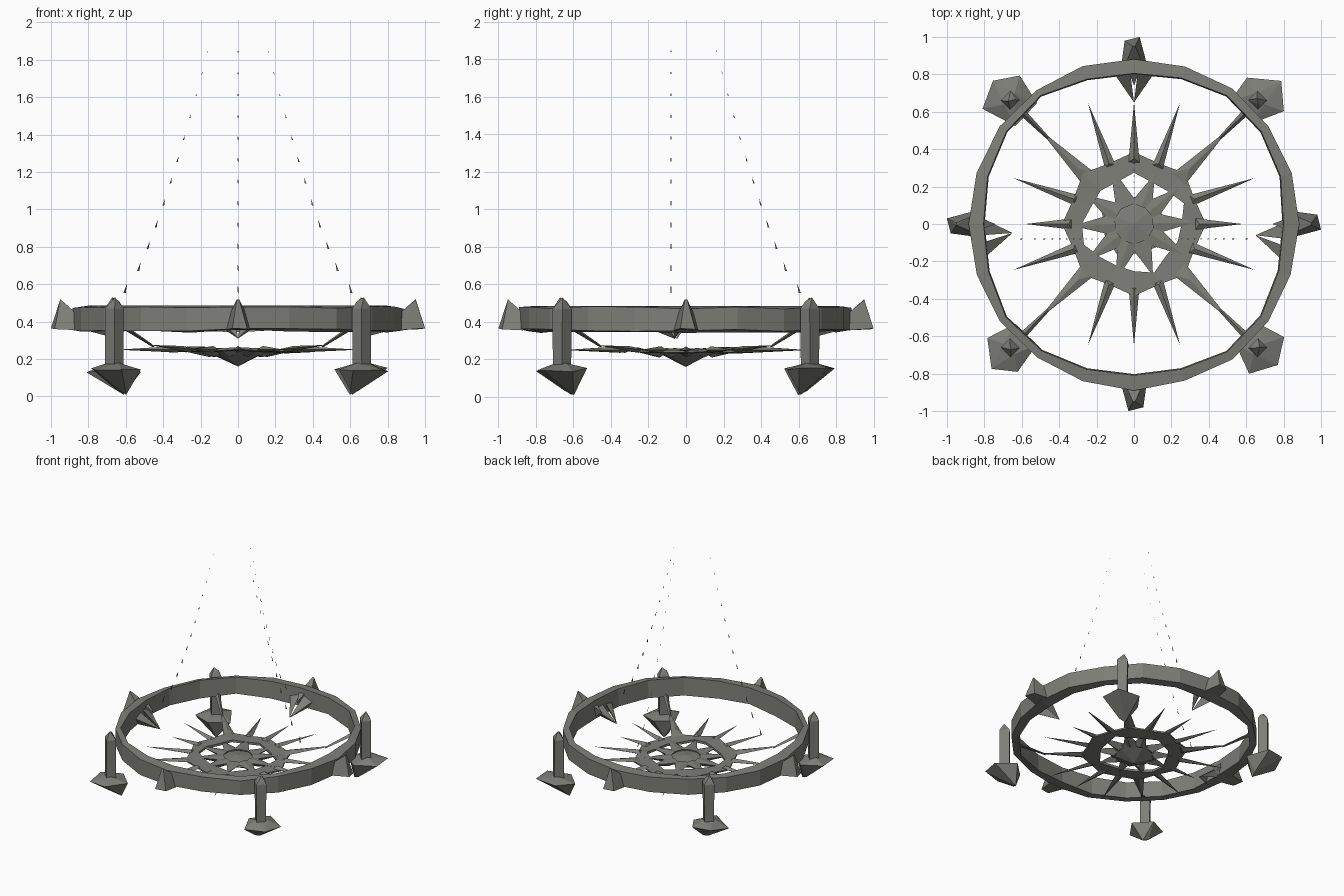
import bpy, bmesh, random
from math import sin, cos, pi

cube = bpy.data.objects.get("Cube")
if cube:
    bpy.data.objects.remove(cube)
random.seed(4)

iron = bpy.data.materials.new("grey iron")
iron.use_nodes = True
iron.diffuse_color = (0.21, 0.21, 0.19, 1)
iron.node_tree.nodes["Principled BSDF"].inputs["Base Color"].default_value = iron.diffuse_color


def finish(name, bm):
    bmesh.ops.recalc_face_normals(bm, faces=bm.faces)
    mesh = bpy.data.meshes.new(name)
    bm.to_mesh(mesh)
    bm.free()
    mesh.materials.append(iron)
    obj = bpy.data.objects.new(name, mesh)
    bpy.context.collection.objects.link(obj)
    return obj


def place(angle, radial, side, z):
    """Point from an angle, a distance outward, a sideways offset and a height."""
    c, s = cos(angle), sin(angle)
    return (radial * c - side * s, radial * s + side * c, z)


def hull(name, angle, points):
    bm = bmesh.new()
    for p in points:
        bm.verts.new(place(angle, *p))
    bmesh.ops.convex_hull(bm, input=bm.verts)
    loose = [v for v in bm.verts if not v.link_faces]
    bmesh.ops.delete(bm, geom=loose, context="VERTS")
    return finish(name, bm)


def band(name, count, section):
    """Closed ring whose cross-section (radius, height) depends on the step."""
    bm = bmesh.new()
    loops = []
    for i in range(count):
        a = 2 * pi * i / count
        loops.append([bm.verts.new(place(a, r, 0, z)) for r, z in section(i, a)])
    for i, loop in enumerate(loops):
        following = loops[(i + 1) % count]
        size = len(loop)
        for j in range(size):
            k = (j + 1) % size
            bm.faces.new((loop[j], loop[k], following[k], following[j]))
    return finish(name, bm)


def jitter(amount):
    return random.uniform(-amount, amount)


# Large hammered rim, thicker at the four compass points
def rim_section(i, a):
    outer = 0.888 + jitter(0.008)
    inner = 0.82 - 0.022 * cos(4 * a) + jitter(0.006)
    return [(outer, 0.355 + jitter(0.008)), (outer, 0.475 + jitter(0.008)),
            (inner + 0.006, 0.485), (inner, 0.35 + jitter(0.01))]


band("rim", 20, rim_section)


# Flat pierced ring of the central rosette
def rosette_section(i, a):
    outer = 0.385 if i % 2 == 0 else 0.35
    inner = 0.265 + jitter(0.025)
    z = 0.25 + jitter(0.01)
    return [(outer, z - 0.006), (outer, z + 0.006), (inner, z + 0.006), (inner, z - 0.012)]


band("rosette_ring", 16, rosette_section)

# Central boss with a shallow point underneath
boss = [(0, 0, 0.16), (0, 0, 0.262)]
for i in range(9):
    a = 2 * pi * i / 9
    reach = 0.165 + jitter(0.02)
    boss.append((reach * cos(a), reach * sin(a), 0.24))
hull("boss", 0, boss)

# Star points joining the boss to the rosette ring
for i in range(10):
    hull("star_point", 2 * pi * i / 10 + jitter(0.1),
         [(0.1, 0.06, 0.25), (0.1, -0.06, 0.25), (0.1, 0, 0.26),
          (0.15, 0, 0.21), (0.31 + jitter(0.03), 0, 0.25)])

# Slim rays, with the four diagonal ones continuing as arms to the rim
for i in range(16):
    angle = 2 * pi * i / 16
    if i % 4 == 2:
        hull("arm_root", angle,
             [(0.34, 0.045, 0.25), (0.34, -0.045, 0.25), (0.36, 0, 0.235),
              (0.66, 0.007, 0.275), (0.66, -0.007, 0.275), (0.42, 0, 0.27)])
        hull("arm_rise", angle,
             [(0.64, 0.008, 0.265), (0.64, -0.008, 0.265), (0.66, 0, 0.285),
              (0.83, 0.018, 0.35), (0.83, -0.018, 0.35), (0.83, 0, 0.37)])
    else:
        tip = 0.58 if i % 8 == 0 else 0.65 if i % 4 == 0 else 0.69
        sway = 0.02 if i % 4 == 1 else -0.02 if i % 4 == 3 else 0
        hull("ray", angle,
             [(0.33, 0.03, 0.25), (0.33, -0.03, 0.25), (0.35, 0, 0.235),
              (0.35, 0, 0.27), (tip, -sway, 0.25)])

# Pointed studs on the outside of the rim
for i in range(4):
    hull("rim_stud", i * pi / 2,
         [(0.87, 0.065, 0.355), (0.87, -0.065, 0.355), (0.98, 0.05, 0.36), (1.0, -0.03, 0.365),
          (0.87, 0.04, 0.45), (0.87, -0.04, 0.45), (0.95, 0.006, 0.52), (0.95, -0.006, 0.515)])

# Brackets inside the rim where the chains attach
for angle, shift in ((0, -0.1), (pi / 2, 0), (pi, 0.08)):
    for side in (-1, 1):
        hull("chain_bracket", angle,
             [(0.81, shift + side * 0.11, 0.42), (0.81, shift + side * 0.02, 0.44),
              (0.8, shift + side * 0.06, 0.35), (0.65, shift * 0.6, 0.31)])
    hull("chain_hook", angle,
         [(0.82, 0.03, 0.46), (0.82, -0.03, 0.46), (0.74, 0, 0.4), (0.8, 0, 0.35)])

# Lantern posts and their cups on the diagonals
for i in range(4):
    angle = pi / 4 + i * pi / 2
    post = [(0.94, 0.01, 0.53), (0.92, -0.02, 0.51)]
    for side in (-0.034, 0.034):
        for radial in (0.9, 0.97):
            post += [(radial, side, 0.16), (radial, side * 1.1, 0.47)]
    hull("lantern_post", angle, post)
    cup = [(0.855, 0.01, 0.01), (0.88, -0.03, 0.03), (0.945, 0.04, 0.18), (0.945, -0.04, 0.18)]
    # Five-sided rim with one blunt corner pointing straight outward
    for k in range(5):
        a = 2 * pi * k / 5 + jitter(0.12)
        reach = 0.142 + jitter(0.012)
        cup.append((0.945 + reach * cos(a), reach * sin(a), 0.14 + jitter(0.015)))
    hull("lantern_cup", angle, cup)

# Three hanging chains made of sparse thin slivers, drawing in towards the top
for angle, side in ((0, -0.08), (pi / 2, 0), (pi, 0.08)):
    for k in range(12):
        rise = 0.115 * k
        radial = 0.6 - 0.4 * (rise / 1.12) ** 0.75
        size = 0.026 - 0.0018 * k
        z = 0.58 + rise
        hull("chain_link", angle,
             [(radial + size * 0.5, side, z - size), (radial - size * 0.3, side, z + size),
              (radial + size * 0.2, side + 0.003, z - size * 0.6),
              (radial, side - 0.003, z - size)])
